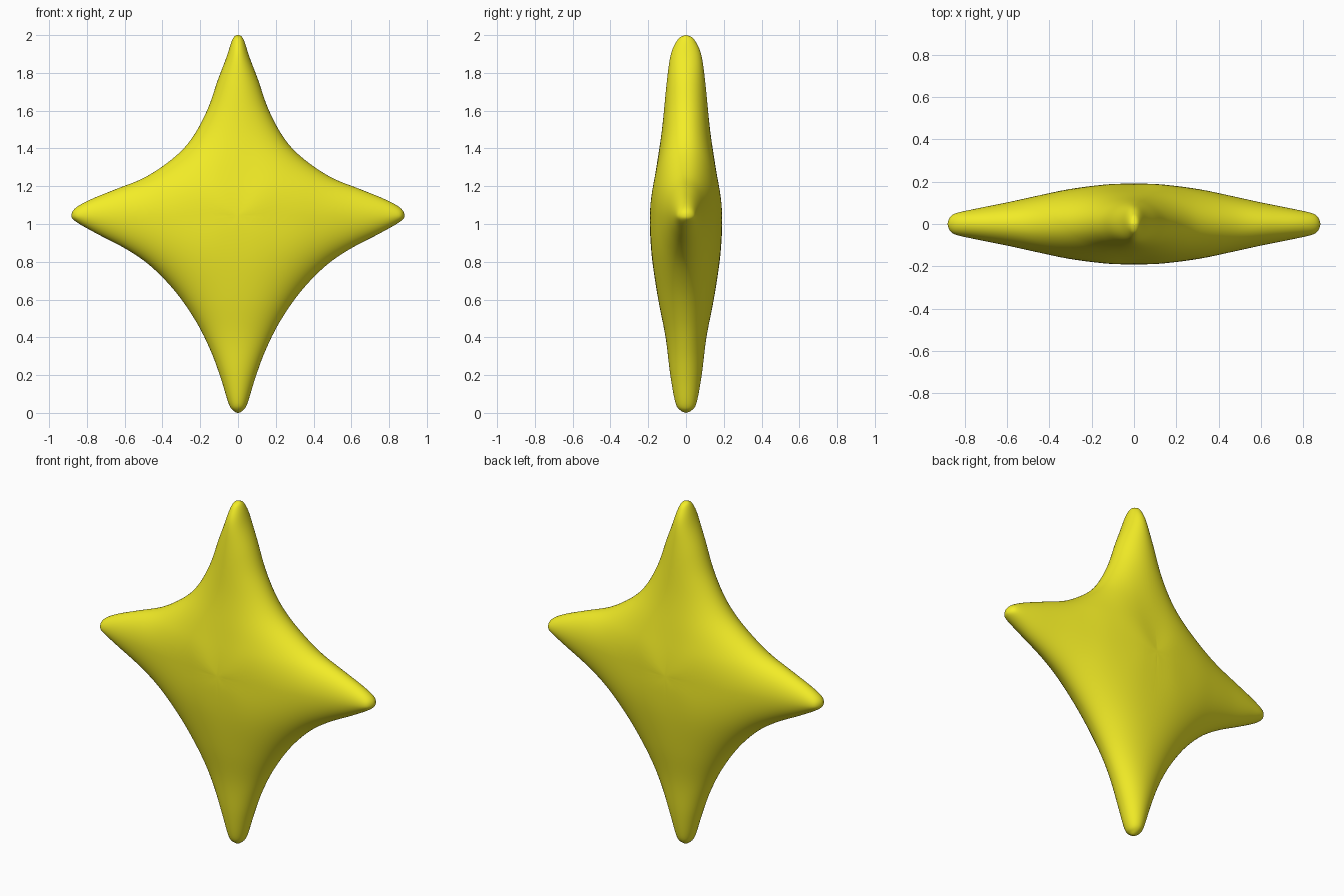
import bpy, math

if "Cube" in bpy.data.objects:
    bpy.data.objects.remove(bpy.data.objects["Cube"])

C = 1.045   # height of the side points

# Right half of the outline (x, z): top point to side point to bottom point
UPPER = [(0, 2.0), (.028, 1.98), (.062, 1.88), (.106, 1.765), (.16, 1.61), (.24, 1.46),
         (.335, 1.355), (.487, 1.25), (.645, 1.185), (.78, 1.13), (.86, 1.085), (.882, C)]
LOWER = [(.858, 1.012), (.75, .95), (.59, .866), (.46, .775), (.33, .64), (.22, .48),
         (.143, .325), (.09, .18), (.048, .045), (.022, .01), (0, 0)]

# Half thickness along the vertical and horizontal centre lines
SPINE_Z = [(0, 0), (.012, .028), (.05, .055), (.2, .083), (.4, .108), (.6, .147), (.8, .178),
           (.95, .19), (C, .19), (1.15, .18), (1.3, .157), (1.5, .127), (1.75, .102),
           (1.9, .08), (1.975, .045), (1.992, .025), (2.0, 0)]
SPINE_X = [(0, .19), (.12, .188), (.3, .166), (.45, .135), (.6, .102), (.75, .072),
           (.845, .05), (.872, .03), (.882, 0)]


def spline(pts, first, last, steps=6):
    p = [first] + pts + [last]
    out = []
    for i in range(1, len(p) - 2):
        for k in range(steps):
            t = k / steps
            out.append(tuple(
                .5 * (2 * b + (c - a) * t + (2 * a - 5 * b + 4 * c - d) * t * t
                      + (3 * b - a - 3 * c + d) * t ** 3)
                for a, b, c, d in zip(p[i - 1], p[i], p[i + 1], p[i + 2])))
    return out + [pts[-1]]


def interp(table, v):
    if v <= table[0][0]:
        return table[0][1]
    for (a, fa), (b, fb) in zip(table, table[1:]):
        if v <= b:
            return fa + (fb - fa) * (v - a) / max(b - a, 1e-9)
    return table[-1][1]


right = spline(UPPER + LOWER, (-.028, 1.98), (-.022, .01))
tip = (len(UPPER) - 1) * 6
width_z = sorted((z, x) for x, z in right)
rise = sorted((x, z - C) for x, z in right[:tip + 1])
drop = sorted((x, C - z) for x, z in right[tip:])
spine_z = sorted(spline(SPINE_Z, (0, -.028), (2.0, -.02)))
spine_x = sorted(spline(SPINE_X, (-.12, .188), (.882, -.03)))


def dome(f):
    return math.sqrt(max(0, 1 - f * f))


def thickness(x, z):
    x, dz = abs(x), z - C
    v = interp(spine_z, z) * dome(x / max(interp(width_z, z), 1e-6))
    h = interp(spine_x, x) * dome(abs(dz) / max(interp(rise if dz >= 0 else drop, x), 1e-6))
    wv, wh = dz * dz + 1e-6, x * x + 1e-6
    return max(0, (v * wv + h * wh) / (wv + wh))


# Concentric rings from the centre to the rim, front and back
outline = right + [(-x, z) for x, z in right[-2:0:-1]]
N, RINGS = len(outline), 30
verts, faces = [], []


def add_ring(s, side):
    start = len(verts)
    for ox, oz in outline:
        x, z = ox * s, C + (oz - C) * s
        verts.append((x, side * thickness(x, z) if s < 1 else 0, z))
    return start


rim = add_ring(1, 1)
for side in (-1, 1):
    centre = len(verts)
    verts.append((0, side * .19, C))
    rings = [add_ring(math.sin(math.pi / 2 * i / RINGS), side) for i in range(1, RINGS)] + [rim]
    for j in range(N):
        k = (j + 1) % N
        polys = [(centre, rings[0] + j, rings[0] + k)]
        polys += [(a + j, b + j, b + k, a + k) for a, b in zip(rings, rings[1:])]
        faces += polys if side < 0 else [p[::-1] for p in polys]

mesh = bpy.data.meshes.new("star")
mesh.from_pydata(verts, [], faces)
mesh.update()
mesh.polygons.foreach_set("use_smooth", [True] * len(mesh.polygons))
star = bpy.data.objects.new("star", mesh)
bpy.context.collection.objects.link(star)

# Light smoothing of the puffed surface
smooth = star.modifiers.new("soften", 'SMOOTH')
smooth.factor, smooth.iterations = .3, 2

mat = bpy.data.materials.new("yellow")
mat.diffuse_color = (.9, .85, .02, 1)
mat.use_nodes = True
mat.node_tree.nodes["Principled BSDF"].inputs["Base Color"].default_value = mat.diffuse_color
mesh.materials.append(mat)
